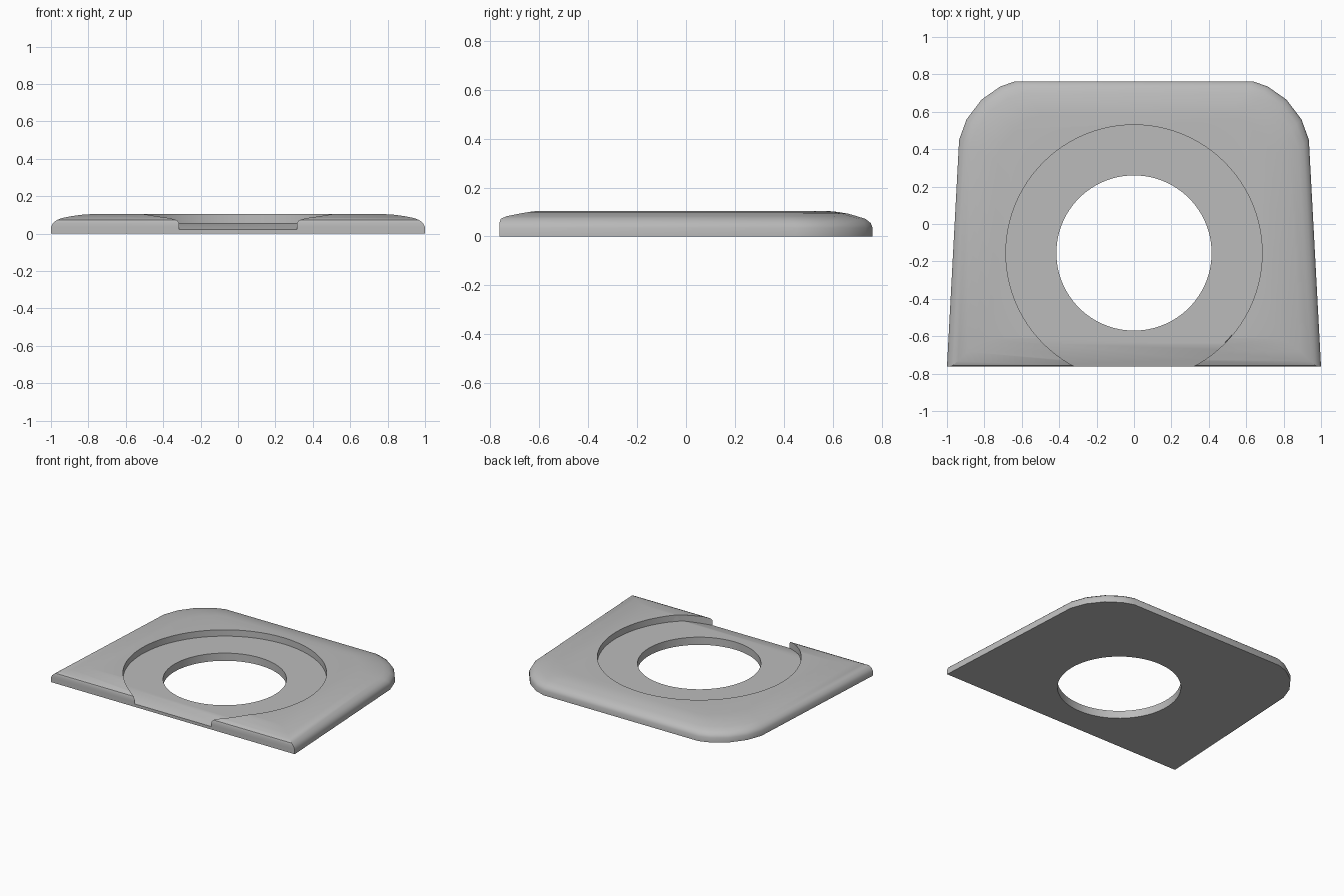
import bpy, bmesh, math
from mathutils import Vector

old = bpy.data.objects.get("Cube")
if old:
    bpy.data.objects.remove(old, do_unlink=True)

DEPTH = 0.763          # half depth of the plate
CENTRE_Y = -0.155      # centre of the hole and the recess
FLOOR = 0.057          # recess floor height
RAMP_Y = -0.64         # the floor slopes down in front of this line
LIP = 0.022            # floor height at the front edge

grey = bpy.data.materials.new("plain grey")
grey.use_nodes = True
colour = (0.5, 0.5, 0.5, 1)
grey.diffuse_color = colour
grey.node_tree.nodes["Principled BSDF"].inputs["Base Color"].default_value = colour


def make_object(name, bm):
    bmesh.ops.recalc_face_normals(bm, faces=bm.faces)
    mesh = bpy.data.meshes.new(name)
    bm.to_mesh(mesh)
    bm.free()
    mesh.materials.append(grey)
    obj = bpy.data.objects.new(name, mesh)
    bpy.context.collection.objects.link(obj)
    return obj


def cylinder(radius, bottom, top):
    bm = bmesh.new()
    bmesh.ops.create_cone(bm, cap_ends=True, segments=96, radius1=radius,
                          radius2=radius, depth=top - bottom)
    bmesh.ops.translate(bm, verts=bm.verts, vec=(0, CENTRE_Y, (top + bottom) / 2))
    return bm


def cut(target, cutter):
    mod = target.modifiers.new("cut", 'BOOLEAN')
    mod.operation = 'DIFFERENCE'
    mod.solver = 'EXACT'
    mod.object = cutter
    bpy.context.view_layer.objects.active = target
    bpy.ops.object.modifier_apply(modifier=mod.name)
    bpy.data.objects.remove(cutter, do_unlink=True)


# Plate: tapered outline with rounded back corners, lofted with a soft top edge
half = [(1, -DEPTH), (0.935, 0.45), (0.895, 0.56), (0.815, 0.665),
        (0.715, 0.735), (0.635, DEPTH)]
outline = half + [(-x, y) for x, y in reversed(half)]

# Each level: height, then inset at the sides, back and front
levels = [(0, 0, 0, 0), (0.035, 0, 0, 0), (0.055, 0.01, 0.008, 0),
          (0.072, 0.03, 0.03, 0.006), (0.083, 0.06, 0.065, 0.03),
          (0.093, 0.11, 0.1, 0.08), (0.1, 0.16, 0.14, 0.12),
          (0.104, 0.22, 0.18, 0.15)]
bm = bmesh.new()
rings = []
for z, side, back, front in levels:
    ring = []
    for x, y in outline:
        t = (y + DEPTH) / (2 * DEPTH)
        new_y = -DEPTH + front + t * (2 * DEPTH - front - back)
        ring.append(bm.verts.new((x * (1 - side), new_y, z)))
    rings.append(ring)
for low, high in zip(rings, rings[1:]):
    for i in range(len(low)):
        j = (i + 1) % len(low)
        bm.faces.new((low[i], low[j], high[j], high[i]))
bm.faces.new(rings[0])
bm.faces.new(rings[-1])
plate = make_object("plate", bm)

# Recess cutter: flat floor with a ramp running out through the front edge
bm = cylinder(0.685, FLOOR, 0.3)
bmesh.ops.bisect_plane(bm, geom=bm.verts[:] + bm.edges[:] + bm.faces[:],
                       plane_co=Vector((0, RAMP_Y, 0)), plane_no=Vector((0, 1, 0)))
slope = (FLOOR - LIP) / (RAMP_Y + DEPTH)
for v in bm.verts:
    if v.co.z < 0.1 and v.co.y < RAMP_Y:
        v.co.z += (v.co.y - RAMP_Y) * slope
cut(plate, make_object("recess_cutter", bm))

# Through hole
cut(plate, make_object("hole_cutter", cylinder(0.415, -0.1, 0.3)))

bpy.ops.object.select_all(action='DESELECT')
plate.select_set(True)
bpy.context.view_layer.objects.active = plate
bpy.ops.object.shade_smooth_by_angle(angle=math.radians(30))

# Small pointed nib on the recess wall
bm = bmesh.new()
corners = [(0.535, -0.58), (0.48, -0.64), (0.505, -0.62)]
base = [bm.verts.new((x, y, FLOOR - 0.01)) for x, y in corners]
tip = bm.verts.new((0.505, -0.615, 0.1))
bm.faces.new(base)
for i in range(3):
    bm.faces.new((base[i], base[(i + 1) % 3], tip))
make_object("wall_nib", bm)
